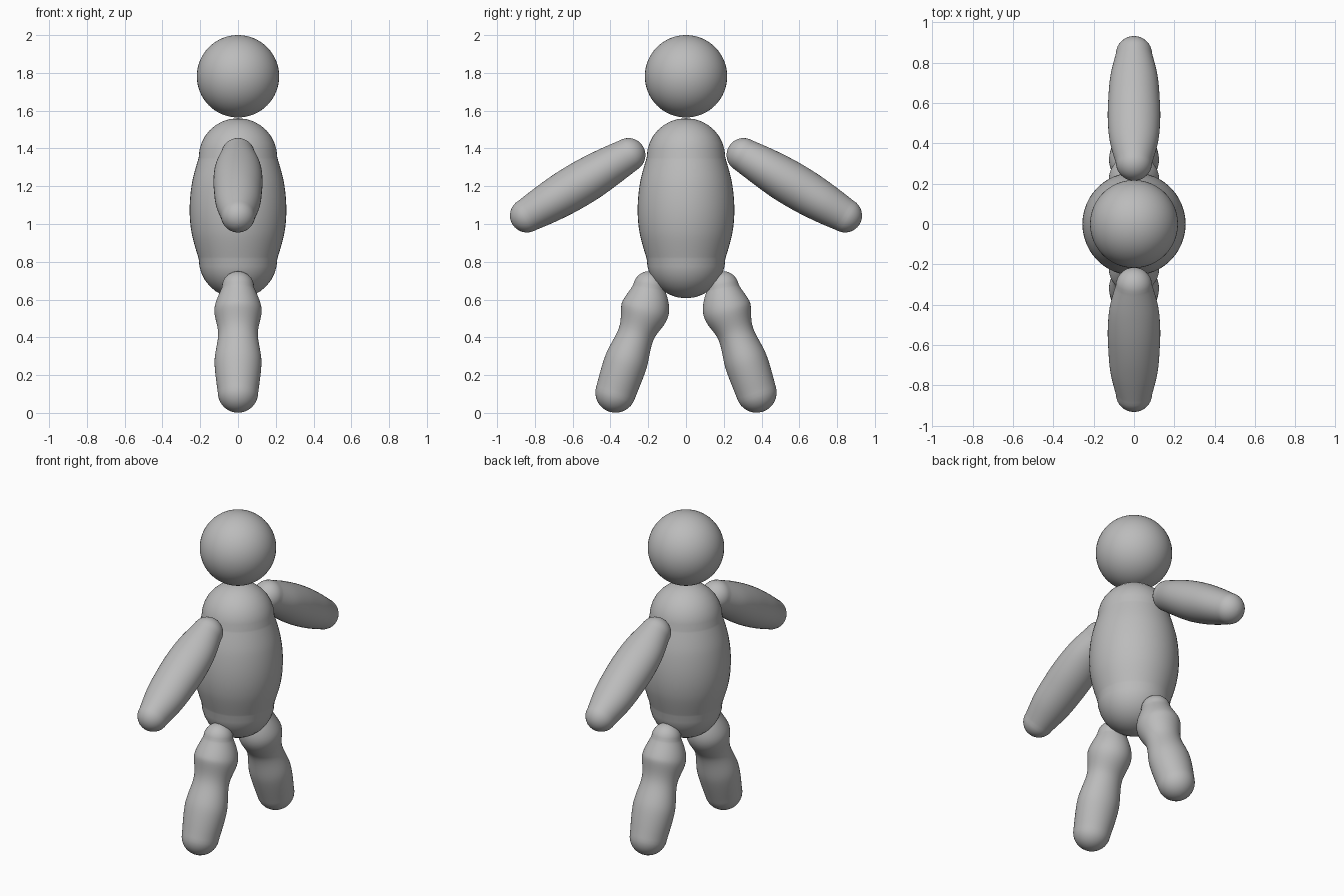
import bpy, bmesh, math
from mathutils import Vector

if "Cube" in bpy.data.objects:
    bpy.data.objects.remove(bpy.data.objects["Cube"])

grey = bpy.data.materials.new("plain grey")
grey.diffuse_color = (0.5, 0.5, 0.5, 1)
grey.use_nodes = True
grey.node_tree.nodes["Principled BSDF"].inputs["Base Color"].default_value = grey.diffuse_color
SEG = 48
X = Vector((1, 0, 0))


def catmull(pts, t):
    """Smooth interpolation through a list of vectors, t in 0..1."""
    n = len(pts) - 1
    i = min(int(t * n), n - 1)
    u = t * n - i
    p0, p1, p2, p3 = (pts[min(max(i + k, 0), n)] for k in (-1, 0, 1, 2))
    return 0.5 * (2 * p1 + (p2 - p0) * u + (2 * p0 - 5 * p1 + 4 * p2 - p3) * u * u
                  + (3 * p1 - p0 - 3 * p2 + p3) * u ** 3)


def capsule(name, stations, side=1):
    """Loft with round ends; stations are (y, z, radius in x, radius in the yz plane)."""
    pts = [Vector(s) for s in stations]
    rows, steps = [], 32
    for k in range(steps + 1):
        t = k / steps
        s = catmull(pts, t)
        d = catmull(pts, min(t + .01, 1)) - catmull(pts, max(t - .01, 0))
        tan = Vector((0, d[0], d[1])).normalized()
        rows.append((Vector((0, s[0], s[1])), tan, s[2], s[3]))

    def cap(row, sign):
        c, tan, a, b = row
        out = []
        for k in range(1, 9):
            g = k / 8 * math.radians(88)
            out.append((c + tan * sign * math.sin(g) * (a + b) / 2, tan,
                        a * math.cos(g), b * math.cos(g)))
        return out

    rows = cap(rows[0], -1)[::-1] + rows + cap(rows[-1], 1)
    bm = bmesh.new()
    loops = []
    for c, tan, a, b in rows:
        nrm = tan.cross(X)
        ring = []
        for j in range(SEG):
            g = 2 * math.pi * j / SEG
            p = c + X * a * math.cos(g) + nrm * b * math.sin(g)
            ring.append(bm.verts.new((p.x, p.y * side, p.z)))
        loops.append(ring)
    for r, q in zip(loops, loops[1:]):
        for j in range(SEG):
            bm.faces.new((r[j], r[(j + 1) % SEG], q[(j + 1) % SEG], q[j]))
    bm.faces.new(loops[0])
    bm.faces.new(loops[-1])
    finish(name, bm)


def finish(name, bm):
    bmesh.ops.recalc_face_normals(bm, faces=bm.faces)
    for f in bm.faces:
        f.smooth = True
    me = bpy.data.meshes.new(name)
    bm.to_mesh(me)
    bm.free()
    me.materials.append(grey)
    bpy.context.collection.objects.link(bpy.data.objects.new(name, me))


# Head
bm = bmesh.new()
bmesh.ops.create_uvsphere(bm, u_segments=48, v_segments=32, radius=0.218)
bmesh.ops.translate(bm, verts=bm.verts, vec=(0, 0, 1.782))
finish("head", bm)

# Torso
capsule("torso", [(0, .815, .208, .208), (0, .95, .245, .245), (0, 1.08, .256, .256),
                  (0, 1.22, .243, .243), (0, 1.352, .208, .208)])

# Arms and legs, mirrored across y
for side, word in ((1, "left"), (-1, "right")):
    capsule(word + "_arm", [(.305, 1.365, .09, .09), (.412, 1.302, .12, .105),
                            (.519, 1.237, .13, .115), (.626, 1.173, .127, .115),
                            (.733, 1.109, .117, .106), (.842, 1.045, .09, .09)], side)
    capsule(word + "_leg", [(.195, .665, .085, .085), (.216, .55, .125, .128),
                            (.263, .42, .105, .097), (.318, .27, .124, .114),
                            (.373, .108, .107, .107)], side)
